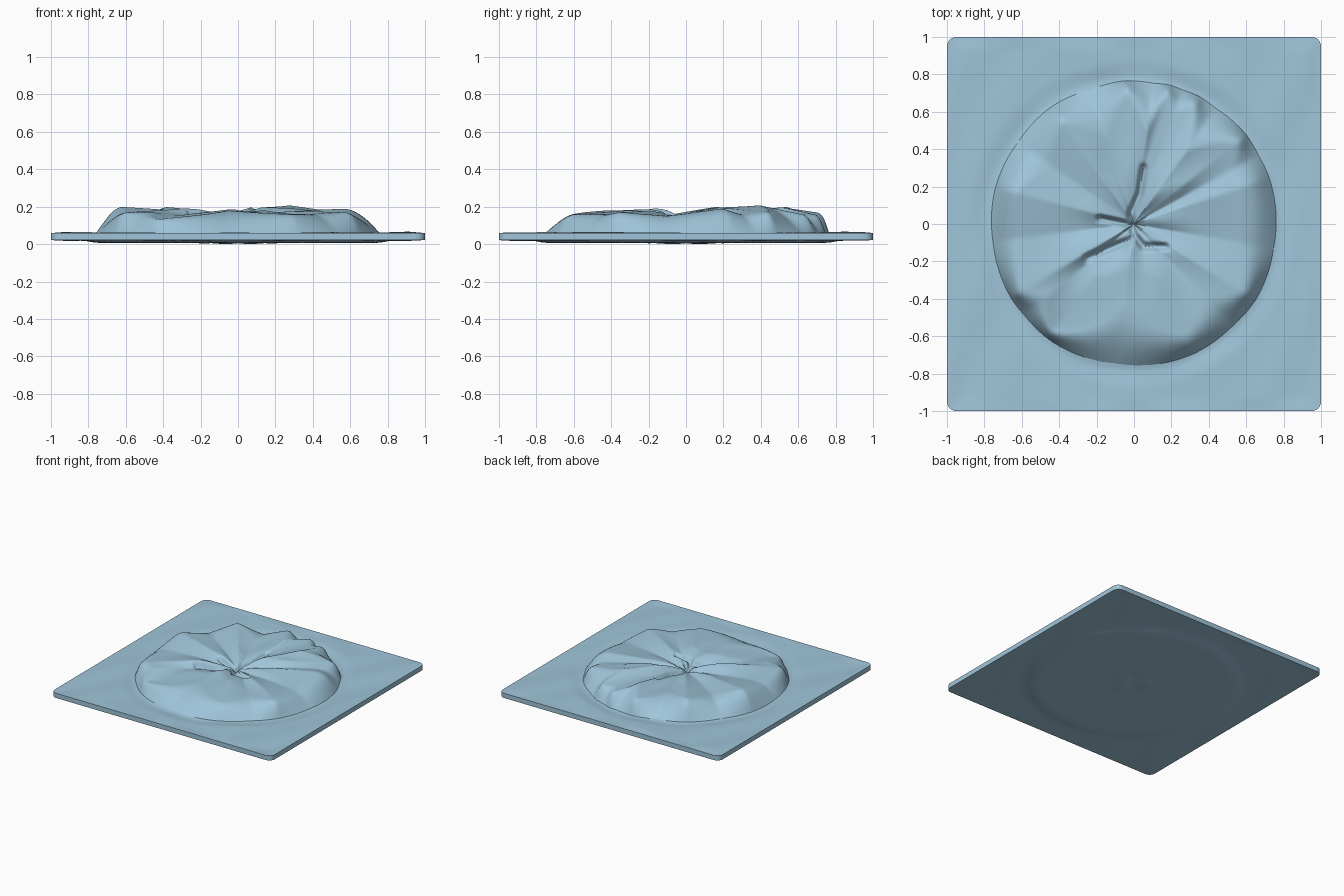
import bpy, bmesh
from math import sin, cos, pi, radians, hypot, degrees, atan2

cube = bpy.data.objects.get("Cube")
if cube:
    bpy.data.objects.remove(cube, do_unlink=True)

BASE_RADIUS = 0.77
DECK = 0.06

cloth = bpy.data.materials.new("pale_blue")
cloth.use_nodes = True
colour = (0.35, 0.56, 0.70, 1)
cloth.diffuse_color = colour
cloth.node_tree.nodes["Principled BSDF"].inputs["Base Color"].default_value = colour


def smoothstep(low, high, value):
    t = min(1, max(0, (value - low) / (high - low)))
    return t * t * (3 - 2 * t)


def finish(name, bm, sharp_angle):
    bmesh.ops.recalc_face_normals(bm, faces=bm.faces)
    mesh = bpy.data.meshes.new(name)
    bm.to_mesh(mesh)
    bm.free()
    obj = bpy.data.objects.new(name, mesh)
    bpy.context.collection.objects.link(obj)
    mesh.materials.append(cloth)
    bpy.ops.object.select_all(action="DESELECT")
    obj.select_set(True)
    bpy.context.view_layer.objects.active = obj
    bpy.ops.object.shade_smooth_by_angle(angle=radians(sharp_angle))
    return obj


# Rippled square sheet with rounded corners and a shallow round belly below
def ripple(x, y):
    r = hypot(x, y)
    waves = sin(7 * y + 3 * sin(4 * x)) * cos(5 * x - 2 * y) + 0.6 * sin(11 * x + 5 * y)
    groove = -0.008 * smoothstep(0.74, 0.78, r) * (1 - smoothstep(0.78, 0.88, r))
    fade = smoothstep(0.74, 0.86, r) * (1 - smoothstep(0.92, 1, max(abs(x), abs(y))))
    return 0.004 * waves * fade + groove


def round_corner(x, y, radius=0.05):
    inner = 1 - radius
    dx, dy = abs(x) - inner, abs(y) - inner
    if dx > 0 and dy > 0:
        scale = max(dx, dy) / hypot(dx, dy)
        x = (inner + dx * scale) * (1 if x > 0 else -1)
        y = (inner + dy * scale) * (1 if y > 0 else -1)
    return x, y


def build_sheet():
    bm = bmesh.new()
    bmesh.ops.create_grid(bm, x_segments=100, y_segments=100, size=1)
    lower = list(bm.verts)
    grown = bmesh.ops.extrude_face_region(bm, geom=list(bm.faces), use_keep_orig=True)
    upper = [v for v in grown["geom"] if isinstance(v, bmesh.types.BMVert)]
    for v in upper:
        x, y = round_corner(v.co.x, v.co.y)
        v.co = (x, y, DECK + ripple(x, y))
    for v in lower:
        x, y = round_corner(v.co.x, v.co.y)
        r = hypot(x, y)
        belly = 0.016 * (1 - smoothstep(0.72, 0.82, r))
        dimples = 0.006 * sin(22 * x) * sin(19 * y) * (1 - smoothstep(0.05, 0.25, r))
        v.co = (x, y, max(0, 0.021 - belly + dimples + 0.6 * ripple(x, y)))
    return finish("rippled_sheet", bm, 40)


# Folds: angle, rim radius, rim height, height halfway in; peaks and notches alternate
FOLDS = [
    (19, .61, .19, .18), (29, .56, .16, .16), (38, .70, .17, .19), (55, .47, .21, .19),
    (63, .70, .16, .18), (70, .60, .16, .17), (76, .72, .16, .17), (82, .50, .20, .16),
    (93, .71, .17, .16), (108, .48, .16, .14), (125, .67, .20, .18), (145, .54, .16, .15),
    (165, .65, .20, .18), (187, .56, .16, .15), (211, .70, .17, .19), (220, .60, .17, .15),
    (233, .71, .13, .17), (263, .43, .18, .18), (295, .64, .16, .18), (314, .54, .16, .15),
    (328, .68, .17, .18), (350, .54, .15, .14),
]


def fold_at(angle):
    ring = FOLDS + [(FOLDS[0][0] + 360, *FOLDS[0][1:])]
    angle = (angle - ring[0][0]) % 360 + ring[0][0]
    for a, b in zip(ring, ring[1:]):
        if a[0] <= angle <= b[0]:
            t = (angle - a[0]) / (b[0] - a[0])
            rim, top, mid = (p + (q - p) * t for p, q in zip(a[1:], b[1:]))
            return rim, top, mid
    return ring[0][1:]


def dome_height(r, angle):
    rim, top, mid = fold_at(angle)
    if r > rim:
        t = (r - rim) / (BASE_RADIUS - rim)
        bulge = 0.035 * sin(pi * min(t, 1))
        return top + (0.045 - top) * t + bulge
    t = r / rim
    if t > 0.5:
        z = mid + (top - mid) * (2 * t - 1)
    else:
        z = 0.115 + (mid - 0.115) * smoothstep(-0.2, 0.5, t)
    # small gathers twisting in to the middle
    gather = sin(radians(angle) * 7 + 6 * r) * smoothstep(0.02, 0.15, r)
    return z + 0.007 * gather * (1 - smoothstep(0.2, 0.5, r))


# Pinched slits winding out of the middle
SLITS = [
    [(.05, .30), (.03, .16), (-.02, .05), (.0, -.06), (.05, -.12), (.17, -.12)],
    [(-.02, -.0), (-.18, .03)],
    [(.0, -.08), (-.08, -.11), (-.25, -.18)],
]


def slit_distance(x, y):
    best = 1
    for path in SLITS:
        for (ax, ay), (bx, by) in zip(path, path[1:]):
            ux, uy = bx - ax, by - ay
            t = ((x - ax) * ux + (y - ay) * uy) / (ux * ux + uy * uy)
            t = min(1, max(0, t))
            best = min(best, hypot(x - ax - t * ux, y - ay - t * uy))
    return best


# Crumpled round mound
def build_mound(segments=264, rings=80):
    bm = bmesh.new()
    rows = []
    for i in range(1, rings + 1):
        r = BASE_RADIUS * i / rings
        row = []
        for j in range(segments):
            a = 2 * pi * j / segments
            x, y = r * cos(a), r * sin(a)
            z = dome_height(r, degrees(a))
            z -= 0.035 * (1 - smoothstep(0, 0.03, slit_distance(x, y)))
            row.append(bm.verts.new((x, y, z)))
        rows.append(row)
    centre = bm.verts.new((0, 0, dome_height(0, 0) - 0.02))
    for j in range(segments):
        k = (j + 1) % segments
        bm.faces.new((centre, rows[0][j], rows[0][k]))
        for low, high in zip(rows, rows[1:]):
            bm.faces.new((low[j], high[j], high[k], low[k]))
    # soften the creases a little
    inner = [v for row in rows[:-1] for v in row]
    for _ in range(2):
        bmesh.ops.smooth_vert(bm, verts=inner, factor=0.4,
                              use_axis_x=False, use_axis_y=False, use_axis_z=True)
    return finish("crumpled_mound", bm, 50)


build_sheet()
build_mound()
